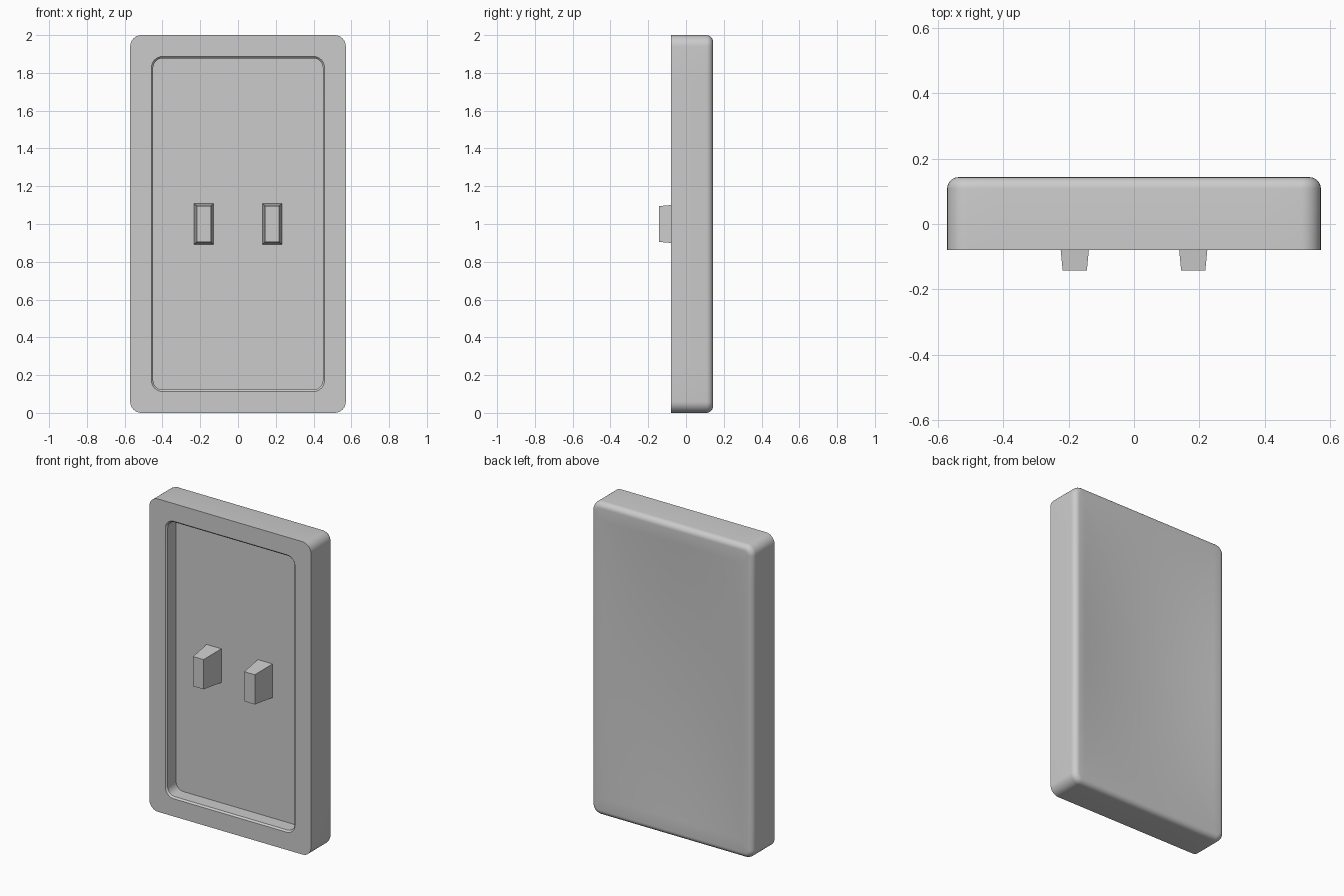
import bpy, bmesh
from math import sin, cos, pi, radians

default = bpy.data.objects.get("Cube")
if default:
    bpy.data.objects.remove(default, do_unlink=True)

grey = bpy.data.materials.new("plain grey")
grey.use_nodes = True
colour = (0.6, 0.6, 0.6, 1)
grey.diffuse_color = colour
grey.node_tree.nodes["Principled BSDF"].inputs["Base Color"].default_value = colour


def rounded_loop(bm, half_w, half_h, radius, y, steps=8, side_steps=10):
    """Ring of vertices around a rounded rectangle, with its straight sides divided."""
    arcs = []
    for quarter, (sx, sz) in enumerate(((1, 1), (-1, 1), (-1, -1), (1, -1))):
        angles = [(quarter + i / steps) * pi / 2 for i in range(steps + 1)]
        arcs.append([(sx * (half_w - radius) + radius * cos(a),
                      1 + sz * (half_h - radius) + radius * sin(a)) for a in angles])
    points = []
    for arc, following in zip(arcs, arcs[1:] + arcs[:1]):
        (x0, z0), (x1, z1) = arc[-1], following[0]
        points += arc
        points += [(x0 + (x1 - x0) * k / side_steps, z0 + (z1 - z0) * k / side_steps)
                   for k in range(1, side_steps)]
    return [bm.verts.new((x, y, z)) for x, z in points]


def skin(bm, rings):
    """Join successive rings and cap both ends."""
    for a, b in zip(rings, rings[1:]):
        for i in range(len(a)):
            j = (i + 1) % len(a)
            bm.faces.new((a[i], a[j], b[j], b[i]))
    bm.faces.new(rings[0])
    bm.faces.new(rings[-1])


def make_object(name, bm, smooth=False):
    bmesh.ops.recalc_face_normals(bm, faces=bm.faces)
    mesh = bpy.data.meshes.new(name)
    bm.to_mesh(mesh)
    bm.free()
    mesh.materials.append(grey)
    obj = bpy.data.objects.new(name, mesh)
    bpy.context.collection.objects.link(obj)
    if smooth:
        bpy.ops.object.select_all(action='DESELECT')
        obj.select_set(True)
        bpy.context.view_layer.objects.active = obj
        bpy.ops.object.shade_smooth_by_angle(angle=radians(30))


FRONT, BACK, FLOOR = -0.079, 0.143, 0.016
W, H, CORNER, EDGE, DISH = 0.571, 1.0, 0.06, 0.035, 0.03

# Cover: recess floor, straight wall, chamfered opening, front rim and sides
bm = bmesh.new()
rings = [
    rounded_loop(bm, 0.449, 0.877, 0.05, FLOOR),
    rounded_loop(bm, 0.449, 0.877, 0.05, FRONT + 0.01),
    rounded_loop(bm, 0.459, 0.887, 0.06, FRONT),
    rounded_loop(bm, W, H, CORNER, FRONT),
]
# Rounded back edge
for k in range(7):
    a = k / 6 * pi / 2
    inset = EDGE * (1 - cos(a))
    rings.append(rounded_loop(bm, W - inset, H - inset, CORNER - inset,
                              BACK - EDGE + EDGE * sin(a)))
# Shallow dished back panel
back_w, back_h = W - EDGE, H - EDGE
for k in range(1, 12):
    s = 1 - k / 12
    ring = rounded_loop(bm, back_w * s, back_h * s, (CORNER - EDGE) * s, BACK)
    for v in ring:
        u, t = v.co.x / back_w, (v.co.z - 1) / back_h
        v.co.y -= DISH * (1 - u * u) * (1 - t * t)
    rings.append(ring)
skin(bm, rings)
make_object("cover", bm, smooth=True)

# Two tapered pegs standing on the recess floor
for name, side in (("left_peg", 1), ("right_peg", -1)):
    bm = bmesh.new()
    ends = []
    for y, hw, hh in ((FLOOR, 0.052, 0.108), (-0.142, 0.037, 0.095)):
        ends.append([bm.verts.new((side * 0.181 + sx * hw, y, 1 + sz * hh))
                     for sx, sz in ((1, 1), (-1, 1), (-1, -1), (1, -1))])
    skin(bm, ends)
    make_object(name, bm)
